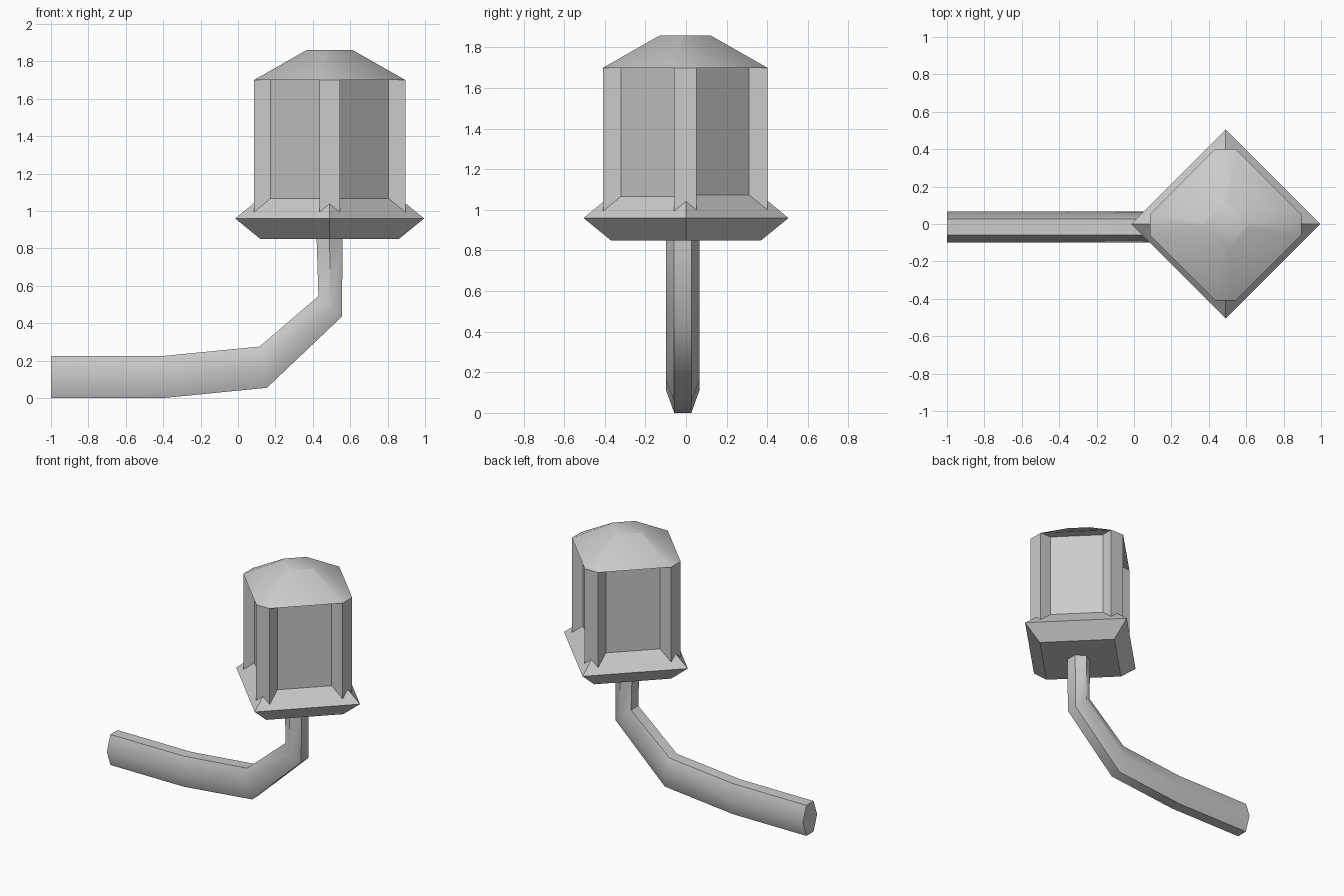
import bpy, math
from mathutils import Vector

if "Cube" in bpy.data.objects:
    bpy.data.objects.remove(bpy.data.objects["Cube"])

CX, CY = 0.49, -0.004   # lantern axis

metal = bpy.data.materials.new("grey metal")
metal.diffuse_color = (0.6, 0.6, 0.6, 1)
metal.use_nodes = True
metal.node_tree.nodes["Principled BSDF"].inputs["Base Color"].default_value = metal.diffuse_color


def loft(name, rings, smooth=None):
    """Skin a list of equal-length point rings and cap both ends."""
    n = len(rings[0])
    verts = [p for r in rings for p in r]
    faces = [[i * n + j, i * n + (j + 1) % n, (i + 1) * n + (j + 1) % n, (i + 1) * n + j]
             for i in range(len(rings) - 1) for j in range(n)]
    faces += [list(range(n))[::-1], [(len(rings) - 1) * n + j for j in range(n)]]
    mesh = bpy.data.meshes.new(name)
    mesh.from_pydata(verts, [], faces)
    mesh.materials.append(metal)
    ob = bpy.data.objects.new(name, mesh)
    bpy.context.collection.objects.link(ob)
    bpy.ops.object.select_all(action='DESELECT')
    bpy.context.view_layer.objects.active = ob
    ob.select_set(True)
    bpy.ops.object.mode_set(mode='EDIT')
    bpy.ops.mesh.select_all(action='SELECT')
    bpy.ops.mesh.normals_make_consistent(inside=False)
    bpy.ops.object.mode_set(mode='OBJECT')
    if smooth:
        bpy.ops.object.shade_smooth_by_angle(angle=math.radians(smooth))
    return ob


def diamond(r, z, cy=CY):
    return [(CX + r * math.cos(a), cy + r * math.sin(a), z)
            for a in (k * math.pi / 2 for k in range(4))]


def cut_diamond(r, c, z):
    """Diamond with its four corners cut off, half cut width c."""
    pts = []
    for k in range(4):
        ca, sa = round(math.cos(k * math.pi / 2)), round(math.sin(k * math.pi / 2))
        for s in (-c, c):
            pts.append((CX + r * ca - s * sa, CY + r * sa + s * ca, z))
    return pts


# Base tray: widest at z 0.96, sloping up under the glass
loft("lantern_base", [diamond(0.37, 0.85, 0), diamond(0.505, 0.96, 0), diamond(0.34, 1.095, 0)])

# Recessed lantern panels
loft("lantern_panels", [diamond(0.37, 1.05), diamond(0.37, 1.70)])

# Four corner posts, running down into the sloping base
for k in range(4):
    a = k * math.pi / 2
    u, v = Vector((math.cos(a), math.sin(a), 0)), Vector((-math.sin(a), math.cos(a), 0))
    rings = [[Vector((CX, CY, z)) + u * r + v * s
              for r, s in ((0.29, -0.055), (0.405, -0.055), (0.405, 0.055), (0.29, 0.055))]
             for z in (0.975, 1.70)]
    loft("corner_post_%d" % (k + 1), rings)

# Hipped roof with a small flat top
loft("roof", [cut_diamond(0.405, 0.055, 1.70), cut_diamond(0.124, 0.015, 1.86)], 30)

# Six-sided bent arm: outer (lower) and inner (upper) x,z at each joint
joints = [((-1, 0), (-1, 0.225)), ((-0.4, 0), (-0.4, 0.225)),
          ((0.155, 0.055), (0.115, 0.275)), ((0.555, 0.435), (0.43, 0.545)),
          ((0.56, 0.86), (0.42, 0.86))]
AY, W, E = -0.016, 0.083, 0.042
rings = []
for lo, hi in joints:
    mid = ((lo[0] + hi[0]) / 2, (lo[1] + hi[1]) / 2)
    rings.append([(p[0], AY + y, p[1]) for p, y in
                  ((lo, -E), (lo, E), (mid, W), (hi, E), (hi, -E), (mid, -W))])
loft("arm", rings, 50)
